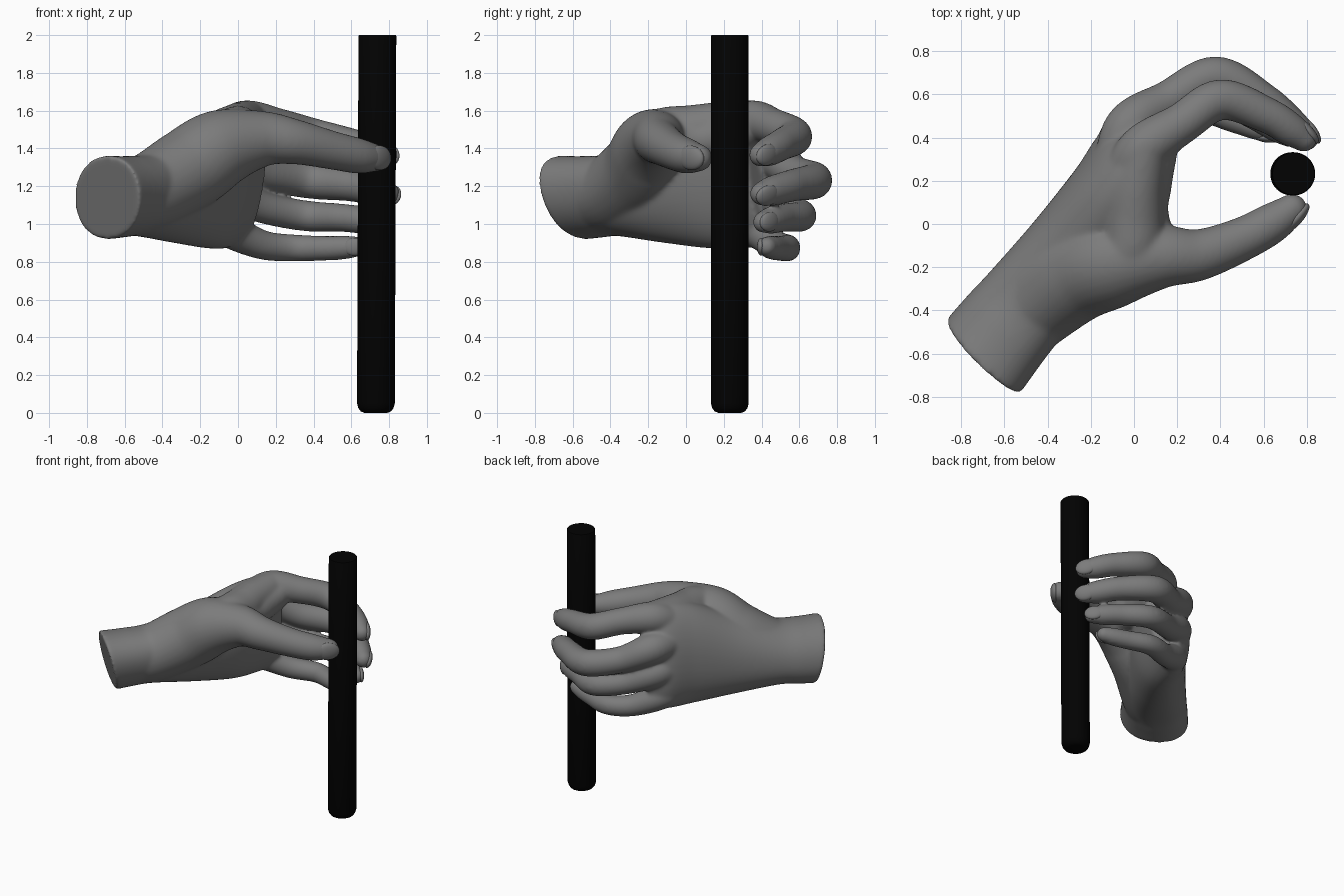
import bpy, bmesh, math
from mathutils import Vector, Matrix

if "Cube" in bpy.data.objects:
    bpy.data.objects.remove(bpy.data.objects["Cube"])

UP = Vector((0, 0, 1))


def spline(rows, steps=8):
    """Catmull-Rom through rows of equal-length numbers."""
    rows = [Vector(r) for r in rows]
    out = []
    for i in range(len(rows) - 1):
        p0, p1 = rows[max(i - 1, 0)], rows[i]
        p2, p3 = rows[i + 1], rows[min(i + 2, len(rows) - 1)]
        for k in range(steps):
            t = k / steps
            out.append(0.5 * (2 * p1 + (p2 - p0) * t + (2 * p0 - 5 * p1 + 4 * p2 - p3) * t * t
                              + (3 * p1 - p0 - 3 * p2 + p3) * t ** 3))
    return out + [rows[-1]]


def loft(bm, rings, sides=28, power=2.0):
    """Skin of rings given as (centre, half axis u, half axis v)."""
    loops = []
    for c, u, v in rings:
        loop = []
        for k in range(sides):
            a = 2 * math.pi * k / sides
            ca, sa = math.cos(a), math.sin(a)
            cu = math.copysign(abs(ca) ** (2 / power), ca)
            sv = math.copysign(abs(sa) ** (2 / power), sa)
            loop.append(bm.verts.new(c + u * cu + v * sv))
        loops.append(loop)
    for a, b in zip(loops, loops[1:]):
        for k in range(sides):
            n = (k + 1) % sides
            bm.faces.new((a[k], a[n], b[n], b[k]))
    bm.faces.new(loops[0][::-1])
    bm.faces.new(loops[-1])


def digit(bm, rows):
    """Tapered tube through rows (x, y, z, radius) with a rounded tip."""
    pts = [(Vector(r[:3]), r[3]) for r in spline(rows)]
    end, rad = pts[-1]
    d = (end - pts[-3][0]).normalized()
    for k in range(1, 7):
        a = k / 6 * math.radians(84)
        pts.append((end + d * rad * math.sin(a), rad * math.cos(a)))
    rings = []
    for i, (p, r) in enumerate(pts):
        t = (pts[min(i + 1, len(pts) - 1)][0] - pts[max(i - 1, 0)][0]).normalized()
        u = UP.cross(t).normalized()
        rings.append((p, u * r, t.cross(u) * r))
    loft(bm, rings)


def make_object(name, bm, colour):
    bmesh.ops.recalc_face_normals(bm, faces=bm.faces)
    me = bpy.data.meshes.new(name)
    bm.to_mesh(me)
    bm.free()
    for p in me.polygons:
        p.use_smooth = True
    me.materials.append(colour)
    ob = bpy.data.objects.new(name, me)
    bpy.context.collection.objects.link(ob)
    return ob


def material(name, value):
    m = bpy.data.materials.new(name)
    m.diffuse_color = (value, value, value, 1)
    m.use_nodes = True
    m.node_tree.nodes["Principled BSDF"].inputs["Base Color"].default_value = m.diffuse_color
    return m


grey, black = material("dark_grey", 0.2), material("black", 0.0005)

# Digits: x, y, z, radius from the root to the tip
DIGITS = {
    "index": [(-0.09, 0.15, 1.47, 0.08), (0.03, 0.335, 1.54, 0.114), (0.22, 0.465, 1.515, 0.096),
              (0.4, 0.575, 1.465, 0.095), (0.61, 0.505, 1.42, 0.084), (0.72, 0.44, 1.385, 0.079),
              (0.785, 0.395, 1.365, 0.063)],
    "middle": [(-0.11, 0.2, 1.35, 0.08), (-0.03, 0.44, 1.36, 0.112), (0.16, 0.57, 1.27, 0.095),
               (0.38, 0.68, 1.23, 0.096), (0.6, 0.565, 1.205, 0.086), (0.73, 0.455, 1.175, 0.08),
               (0.795, 0.4, 1.16, 0.063)],
    "ring": [(-0.13, 0.18, 1.18, 0.08), (-0.05, 0.41, 1.17, 0.105), (0.14, 0.53, 1.085, 0.084),
             (0.36, 0.61, 1.043, 0.082), (0.55, 0.515, 1.033, 0.075), (0.66, 0.45, 1.02, 0.072),
             (0.725, 0.41, 1.01, 0.058)],
    "little": [(-0.13, 0.14, 1.05, 0.08), (-0.07, 0.35, 0.985, 0.098), (0.12, 0.47, 0.892, 0.079),
               (0.3, 0.535, 0.873, 0.072), (0.47, 0.485, 0.872, 0.066), (0.57, 0.45, 0.876, 0.063),
               (0.635, 0.428, 0.88, 0.053)],
    "thumb": [(-0.62, -0.51, 1.15, 0.195), (-0.47, -0.385, 1.17, 0.205), (-0.27, -0.235, 1.285, 0.22),
              (-0.09, -0.18, 1.4, 0.208), (0.13, -0.15, 1.45, 0.15), (0.3, -0.143, 1.435, 0.12),
              (0.5, -0.07, 1.39, 0.102), (0.64, 0.005, 1.36, 0.094), (0.73, 0.068, 1.35, 0.073)],
}

# Hand: wrist and palm, digits and thumb web fused into one skin
hand = bmesh.new()
ACROSS, ALONG = Vector((-0.74, 0.675, 0)), Vector((0.675, 0.74, 0))
PALM = [  # centre x, y, z, half thickness, half height, lean across and along
    (-0.695, -0.61, 1.14, 0.235, 0.222, -0.045, -0.05), (-0.6, -0.49, 1.145, 0.228, 0.215, -0.04, -0.03),
    (-0.5, -0.37, 1.155, 0.22, 0.22, -0.035, 0), (-0.31, -0.13, 1.185, 0.205, 0.285, -0.03, 0),
    (-0.13, 0.12, 1.235, 0.19, 0.365, -0.03, 0), (-0.02, 0.31, 1.255, 0.165, 0.38, -0.05, 0),
    (0.07, 0.4, 1.25, 0.1, 0.33, -0.06, 0)]
loft(hand, [(Vector(s[:3]), ACROSS * s[3], UP * s[4] + ACROSS * s[5] + ALONG * s[6])
            for s in spline(PALM)], sides=40, power=2.15)
for rows in DIGITS.values():
    digit(hand, rows)
digit(hand, [(0.1, -0.11, 1.43, 0.1), (0.05, 0.05, 1.44, 0.11), (0.055, 0.18, 1.46, 0.12),
             (0.1, 0.32, 1.5, 0.1)])
digit(hand, [(-0.07, -0.17, 1.45, 0.14), (-0.01, -0.1, 1.475, 0.145), (0.0, 0.03, 1.49, 0.14),
             (0.01, 0.16, 1.515, 0.13), (0.04, 0.32, 1.54, 0.115)])
skin = make_object("hand", hand, grey)
mod = skin.modifiers.new("fuse", 'REMESH')
mod.mode = 'VOXEL'
mod.voxel_size = 0.01
mod.use_smooth_shade = True
mod = skin.modifiers.new("soften", 'SMOOTH')
mod.factor = 0.5
mod.iterations = 24

# Nails: thin shells on the back of each tip
for name, rows in DIGITS.items():
    a, b, c = (Vector(r[:3]) for r in rows[-3:])
    d = (c - b).normalized()
    back = (b - a) - d * (b - a).dot(d)
    back.z = 0
    back = (back - d * back.dot(d)).normalized()
    side = d.cross(back)
    r = rows[-1][3]
    frame = Matrix((d, side, back)).transposed().to_4x4()
    nail = bmesh.new()
    bmesh.ops.create_uvsphere(nail, u_segments=24, v_segments=12, radius=1)
    spot = Matrix.Translation(c - d * r * 0.1 + back * r * 0.62)
    tilt = Matrix.Rotation(math.radians(14), 4, 'Y')
    bmesh.ops.transform(nail, verts=nail.verts,
                        matrix=spot @ frame @ tilt @ Matrix.Diagonal((r * 1.2, r * 0.9, r * 0.42, 1)))
    make_object(name + "_nail", nail, grey)

# Rod: black upright bar with a softened lower end
rod = bmesh.new()
profile = [(0.0, 0.06), (0.008, 0.08), (0.025, 0.093), (0.05, 0.1), (1.995, 0.1), (2.0, 0.097)]
loft(rod, [(Vector((0.73 + 0.004 * z, 0.232, z)), Vector((r, 0, 0)), Vector((0, r, 0)))
           for z, r in profile], sides=48)
bar = make_object("rod", rod, black)
bpy.context.view_layer.objects.active = bar
bar.select_set(True)
bpy.ops.object.shade_smooth_by_angle(angle=math.radians(50))
